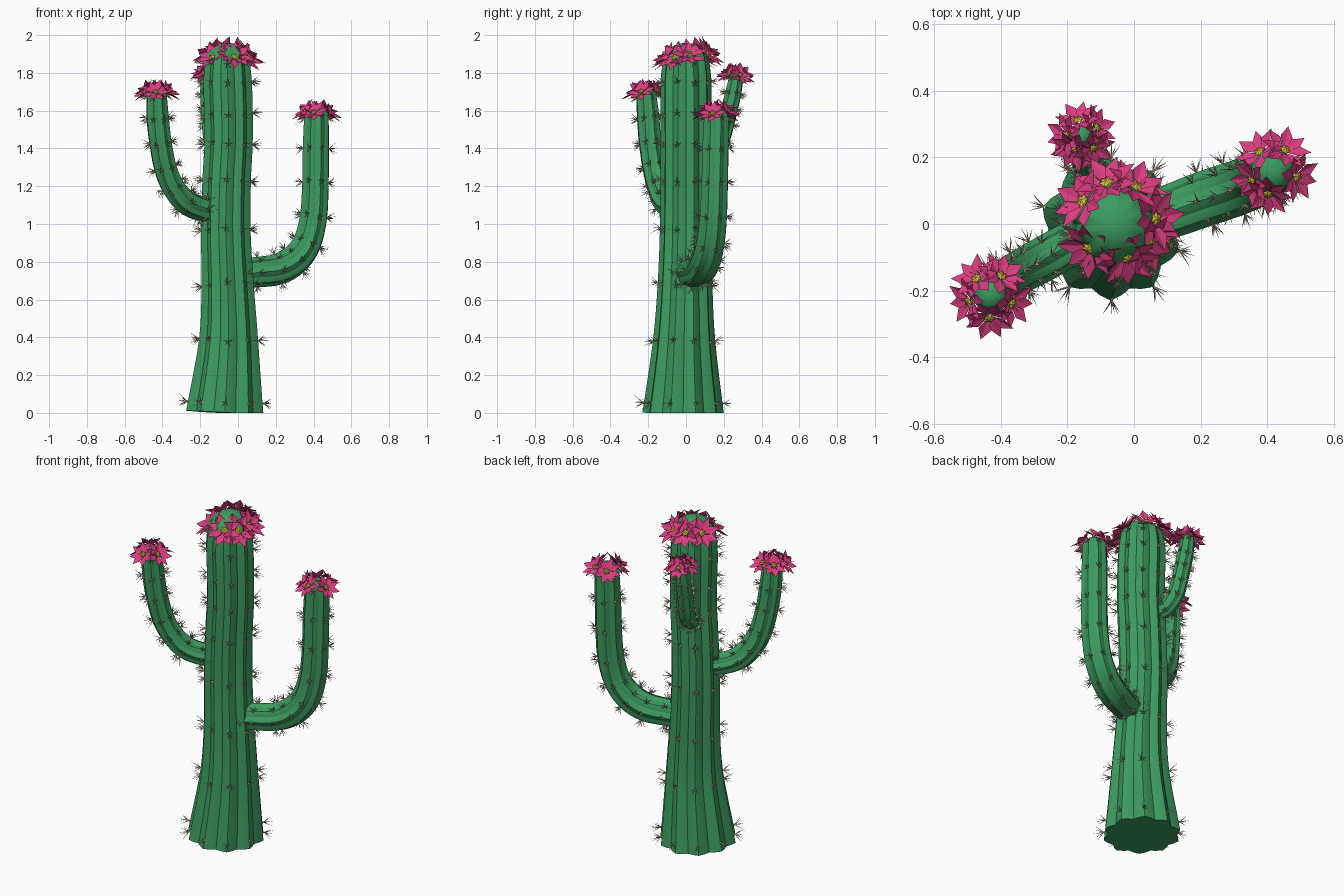
import bpy, bmesh, math, random
from mathutils import Vector

random.seed(4)
if "Cube" in bpy.data.objects:
    bpy.data.objects.remove(bpy.data.objects["Cube"], do_unlink=True)

UP = Vector((0, 0, 1))


def material(name, rgb):
    m = bpy.data.materials.new(name)
    m.use_nodes = True
    m.diffuse_color = (*rgb, 1)
    m.node_tree.nodes["Principled BSDF"].inputs["Base Color"].default_value = (*rgb, 1)
    return m


GREEN = material("cactus green", (0.045, 0.33, 0.12))
PINK = material("petal pink", (0.7, 0.045, 0.21))
YELLOW = material("pollen yellow", (0.68, 0.52, 0.04))
TAN = material("spine tan", (0.6, 0.5, 0.36))


def finish(bm, name, mats, smooth=False):
    mesh = bpy.data.meshes.new(name)
    bm.to_mesh(mesh)
    bm.free()
    for m in mats:
        mesh.materials.append(m)
    ob = bpy.data.objects.new(name, mesh)
    bpy.context.collection.objects.link(ob)
    if smooth:
        bpy.ops.object.select_all(action="DESELECT")
        ob.select_set(True)
        bpy.context.view_layer.objects.active = ob
        bpy.ops.object.shade_smooth_by_angle(angle=math.radians(30))
    return ob


def spline(points, steps):
    """Catmull-Rom through (x, y, z, radius) points."""
    p = [Vector(q) for q in points]
    p = [2 * p[0] - p[1]] + p + [2 * p[-1] - p[-2]]
    out = []
    for a, b, c, d in zip(p, p[1:], p[2:], p[3:]):
        for k in range(steps):
            t = k / steps
            out.append(0.5 * (2 * b + (c - a) * t + (2 * a - 5 * b + 4 * c - d) * t * t
                              + (3 * b - a - 3 * c + d) * t ** 3))
    return out + [p[-2]]


def spine_cluster(bm, pos, out, along, length):
    """One straight thorn with a fan of splayed ones around it."""
    side = out.cross(along).normalized()
    for k in range(6):
        a = k * math.tau / 5 + random.uniform(-0.3, 0.3)
        spread = random.uniform(0.6, 1.0) if k else 0
        d = (out + spread * (math.cos(a) * along + math.sin(a) * side)).normalized()
        u = d.orthogonal().normalized()
        w = d.cross(u)
        base = [bm.verts.new(pos - d * 0.008 + 0.0035 * (u * math.cos(q) + w * math.sin(q)))
                for q in (0, math.tau / 3, 2 * math.tau / 3)]
        tip = bm.verts.new(pos + d * length * random.uniform(0.75, 1.1))
        for i in range(3):
            bm.faces.new((base[i], base[(i + 1) % 3], tip))


def ribbed_stem(name, points, ribs, side, dome, spine_length):
    """Sweep a ribbed section along a path, close it with a dome, add spines."""
    steps, per_rib = 4, 4
    path = spline(points, steps)
    n = ribs * per_rib
    shape = (1.0, 0.94, 0.87, 0.94)
    rings = []
    for i, p in enumerate(path):
        t = (path[min(i + 1, len(path) - 1)] - path[max(i - 1, 0)]).to_3d().normalized()
        rings.append((p.to_3d(), t, p.w, 1.0))
    end, t, r, _ = rings[-1]
    for k in range(1, 5):
        a = k * math.pi / 10
        rings.append((end + t * dome * math.sin(a), t, r * math.cos(a), math.cos(a)))

    bm, thorns = bmesh.new(), bmesh.new()
    loops = []
    for i, (c, t, r, depth) in enumerate(rings):
        s = (side - t * side.dot(t)).normalized()
        f = t.cross(s)
        loop = []
        for k in range(n):
            a = -math.pi / 2 + k * math.tau / n
            d = s * math.cos(a) + f * math.sin(a)
            v = c + d * r * (1 - (1 - shape[k % per_rib]) * depth)
            v.z = max(v.z, 0)
            loop.append(bm.verts.new(v))
            # thorns sit on the crests, at each path point
            if k % per_rib == 0 and i % steps == 0 and i < len(path):
                shift = 0.05 if i == 0 else random.uniform(-0.008, 0.008)
                spine_cluster(thorns, v + t * shift, d, t, spine_length)
        loops.append(loop)
    for lo, hi in zip(loops, loops[1:]):
        for k in range(n):
            bm.faces.new((lo[k], lo[(k + 1) % n], hi[(k + 1) % n], hi[k]))
    bm.faces.new(loops[0][::-1])
    tip = bm.verts.new(end + t * dome)
    for k in range(n):
        bm.faces.new((loops[-1][k], loops[-1][(k + 1) % n], tip))
    finish(bm, name, [GREEN], smooth=True)
    finish(thorns, name + "_spines", [TAN])


def flower(bm, pos, normal, size):
    """Open star of pointed folded petals around a small yellow star."""
    u = normal.orthogonal().normalized()
    w = normal.cross(u)
    turn = random.uniform(0, math.tau)

    def at(a, r, h):
        a += turn
        return bm.verts.new(pos + size * (r * (u * math.cos(a) + w * math.sin(a)) + h * normal))

    petals = 8
    for k in range(petals):
        a = k * math.tau / petals
        lift = 0.16 + 0.1 * (k % 2)
        root, tip = at(a, 0.05, 0), at(a, 1.0, lift + 0.1)
        left, right = at(a - 0.42, 0.6, lift), at(a + 0.42, 0.6, lift)
        bm.faces.new((root, left, tip))
        bm.faces.new((root, tip, right))
    hub = at(0, 0, 0.24)
    star = [at(k * math.pi / 6, 0.24 if k % 2 else 0.15, 0.17) for k in range(12)]
    for k in range(12):
        bm.faces.new((star[k], star[(k + 1) % 12], hub)).material_index = 1


def flower_ring(name, centre, radius, size, angles, rise):
    """Flowers around a stem top, leaning outward."""
    bm = bmesh.new()
    for deg in angles:
        a = math.radians(deg)
        out = Vector((math.cos(a), math.sin(a), 0))
        pos = Vector(centre) + out * radius + UP * (rise * math.sin(a) + random.uniform(-0.008, 0.008))
        normal = (out + UP * random.uniform(0.75, 1.15)).normalized()
        flower(bm, pos, normal, size)
    finish(bm, name, [PINK, YELLOW])


# Trunk
ribbed_stem("trunk", [
    (-0.07, -0.015, 0, 0.215), (-0.05, -0.01, 0.38, 0.165), (-0.055, -0.005, 0.68, 0.145),
    (-0.065, 0, 0.97, 0.138), (-0.06, 0, 1.23, 0.135), (-0.05, 0, 1.42, 0.134),
    (-0.05, 0, 1.58, 0.135), (-0.055, 0, 1.75, 0.135), (-0.055, 0, 1.85, 0.125)],
    10, Vector((1, 0, 0)), 0.11, 0.058)

# Arms, each swept in its own vertical plane
ribbed_stem("left_arm", [
    (-0.02, 0, 0.735, 0.075), (0.1, 0.035, 0.745, 0.08), (0.21, 0.075, 0.76, 0.083),
    (0.3, 0.105, 0.81, 0.083), (0.365, 0.13, 0.9, 0.08), (0.4, 0.145, 1.04, 0.077),
    (0.41, 0.152, 1.22, 0.075), (0.412, 0.156, 1.4, 0.074), (0.415, 0.16, 1.56, 0.07)],
    8, Vector((0.36, -0.93, 0)), 0.055, 0.05)
ribbed_stem("right_arm", [
    (-0.08, -0.01, 1.07, 0.063), (-0.19, -0.06, 1.08, 0.066), (-0.28, -0.11, 1.12, 0.067),
    (-0.345, -0.145, 1.2, 0.065), (-0.385, -0.17, 1.3, 0.063), (-0.41, -0.19, 1.43, 0.062),
    (-0.425, -0.2, 1.56, 0.062), (-0.43, -0.21, 1.68, 0.056)],
    8, Vector((-0.46, 0.89, 0)), 0.045, 0.05)
ribbed_stem("back_arm", [
    (-0.09, 0.05, 1.37, 0.045), (-0.12, 0.13, 1.39, 0.048), (-0.138, 0.185, 1.45, 0.048),
    (-0.147, 0.21, 1.53, 0.047), (-0.152, 0.23, 1.61, 0.046), (-0.157, 0.25, 1.69, 0.045),
    (-0.16, 0.265, 1.77, 0.04)],
    8, Vector((-0.95, -0.3, 0)), 0.035, 0.04)

# Blossoms on every stem top
flower_ring("trunk_flowers", (-0.052, 0.01, 1.885), 0.108, 0.1,
            (3, 61, 105, 150, 225, 287, 325), 0.015)
flower_ring("left_arm_flowers", (0.42, 0.16, 1.585), 0.064, 0.078,
            (-15, 62, 128, 205, 255), 0)
flower_ring("right_arm_flowers", (-0.43, -0.215, 1.7), 0.06, 0.078,
            (-20, 62, 130, 195, 266), 0)
flower_ring("back_arm_flowers", (-0.155, 0.265, 1.785), 0.042, 0.072,
            (30, 105, 180, 235, 310), 0)
